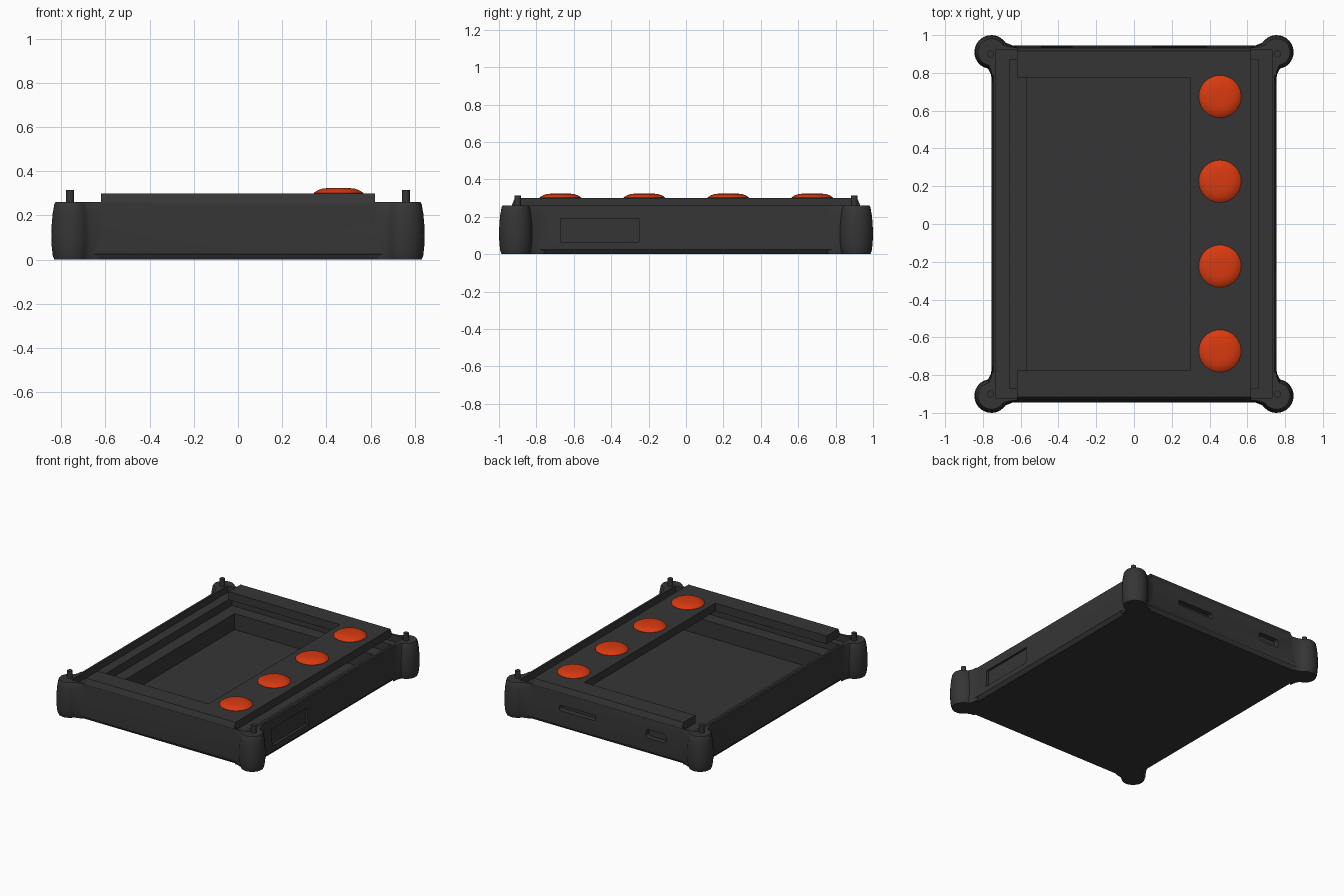
import bpy, bmesh, math
from mathutils import Vector

cube = bpy.data.objects.get("Cube")
if cube:
    bpy.data.objects.remove(cube, do_unlink=True)


def material(name, rgb):
    m = bpy.data.materials.new(name)
    m.use_nodes = True
    m.diffuse_color = (*rgb, 1)
    bsdf = m.node_tree.nodes["Principled BSDF"]
    bsdf.inputs["Base Color"].default_value = (*rgb, 1)
    bsdf.inputs["Roughness"].default_value = 0.6
    return m


charcoal = material("charcoal plastic", (0.036, 0.036, 0.036))
orange = material("orange button", (0.70, 0.042, 0.005))


def loft(name, layers, mat=charcoal):
    """Skin a stack of (outline, z) layers and cap both ends."""
    bm = bmesh.new()
    rings = [[bm.verts.new((x, y, z)) for x, y in outline] for outline, z in layers]
    n = len(rings[0])
    for low, high in zip(rings, rings[1:]):
        for i in range(n):
            j = (i + 1) % n
            bm.faces.new((low[i], low[j], high[j], high[i]))
    bm.faces.new(rings[0][::-1])
    bm.faces.new(rings[-1])
    bmesh.ops.recalc_face_normals(bm, faces=bm.faces)
    mesh = bpy.data.meshes.new(name)
    bm.to_mesh(mesh)
    bm.free()
    mesh.materials.append(mat)
    obj = bpy.data.objects.new(name, mesh)
    bpy.context.collection.objects.link(obj)
    return obj


def rect(hx, hy, cx=0, cy=0):
    return [(cx - hx, cy - hy), (cx + hx, cy - hy), (cx + hx, cy + hy), (cx - hx, cy + hy)]


def circle(r, cx, cy, n=32):
    return [(cx + r * math.cos(2 * math.pi * i / n), cy + r * math.sin(2 * math.pi * i / n))
            for i in range(n)]


def select(obj):
    bpy.ops.object.select_all(action='DESELECT')
    obj.select_set(True)
    bpy.context.view_layer.objects.active = obj


def combine(target, tool, operation):
    """Apply a boolean and remove its helper."""
    mod = target.modifiers.new("combine", 'BOOLEAN')
    mod.operation, mod.object, mod.solver = operation, tool, 'EXACT'
    select(target)
    bpy.ops.object.modifier_apply(modifier=mod.name)
    bpy.data.objects.remove(tool, do_unlink=True)


def smooth(obj, angle=30):
    select(obj)
    bpy.ops.object.shade_smooth_by_angle(angle=math.radians(angle))


# Case: tapered block with a chamfered foot
case = loft("case", [(rect(0.735, 0.925), 0), (rect(0.755, 0.945), 0.025),
                     (rect(0.745, 0.934), 0.26)])

# Corner bumpers: round bulb with concave flares into both walls
cx, cy, radius = 0.755, 0.91, 0.09
flare_side = [Vector((0.75, 0.74)), Vector((0.757, 0.79)), Vector((0.773, 0.823))]
flare_end = [Vector((0.67, 0.956)), Vector((0.645, 0.946)), Vector((0.61, 0.94))]
arc = [Vector((cx + radius * math.cos(a), cy + radius * math.sin(a)))
       for a in (math.radians(-62 + 13 * i) for i in range(17))]
bulb = flare_side + arc + flare_end + [Vector((0.70, 0.85))]
center = Vector((cx, cy))
stages = [(0, 0.85), (0.02, 0.93), (0.06, 0.98), (0.11, 1), (0.16, 0.98),
          (0.21, 0.93), (0.25, 0.85), (0.26, 0.79)]
for sx in (-1, 1):
    for sy in (-1, 1):
        layers = []
        for z, k in stages:
            ring = [center + (p - center) * k for p in bulb]
            layers.append(([(p.x * sx, p.y * sy) for p in ring], z))
        combine(case, loft("bumper", layers), 'UNION')

# Stepped cavity: outer ledge, inner ledge and deep bay
for hx, hy, floor in ((0.73, 0.92, 0.21), (0.66, 0.87, 0.15), (0.57, 0.775, 0.03)):
    combine(case, loft("cavity", [(rect(hx, hy), floor), (rect(hx, hy), 0.5)]), 'DIFFERENCE')

# Recessed side panel
panel = rect(0.02, 0.21, 0.752, -0.46)
combine(case, loft("panel_recess", [(panel, 0.065), (panel, 0.19)]), 'DIFFERENCE')


# Port openings through the back wall
def port(x, z, half_width, half_height):
    r = half_height * 0.7
    outline = []
    for q, (sx, sz) in enumerate(((1, 1), (-1, 1), (-1, -1), (1, -1))):
        for i in range(5):
            a = math.pi / 2 * (q + i / 4)
            outline.append((x + sx * (half_width - r) + r * math.cos(a),
                            -z - sz * (half_height - r) - r * math.sin(a)))
    tool = loft("port", [(outline, 0.90), (outline, 1.0)])
    for v in tool.data.vertices:
        v.co = (v.co.x, v.co.z, -v.co.y)
    bm = bmesh.new()
    bm.from_mesh(tool.data)
    bmesh.ops.recalc_face_normals(bm, faces=bm.faces)
    bm.to_mesh(tool.data)
    bm.free()
    combine(case, tool, 'DIFFERENCE')


port(0.24, 0.15, 0.15, 0.02)
port(-0.41, 0.15, 0.085, 0.032)
smooth(case)


# Face plate: two end bars joined by the button strip
def plate_outline(end):
    half = [(-0.62, -0.775), (-0.62, -end), (0.62, -end)]
    mirrored = [(x, -y) for x, y in reversed(half)]
    return half + mirrored + [(0.30, 0.775), (0.30, -0.775)]


loft("face_plate", [(plate_outline(0.932), 0.24), (plate_outline(0.932), 0.26),
                    (plate_outline(0.915), 0.30)])

# Domed push buttons
dome = [(0.112, 0.29), (0.112, 0.302), (0.103, 0.309), (0.09, 0.316),
        (0.075, 0.321), (0.05, 0.324), (0.02, 0.325)]
for i in range(4):
    y = 0.675 - 0.449 * i
    smooth(loft(f"button_{i + 1}", [(circle(r, 0.455, y, 40), z) for r, z in dome], orange), 40)

# Corner pins
for sx in (-1, 1):
    for sy in (-1, 1):
        ring = circle(0.018, 0.76 * sx, 0.90 * sy, 20)
        side = ("right" if sx < 0 else "left") + ("_front" if sy < 0 else "_back")
        smooth(loft("pin_" + side, [(ring, 0.20), (ring, 0.315)]))
